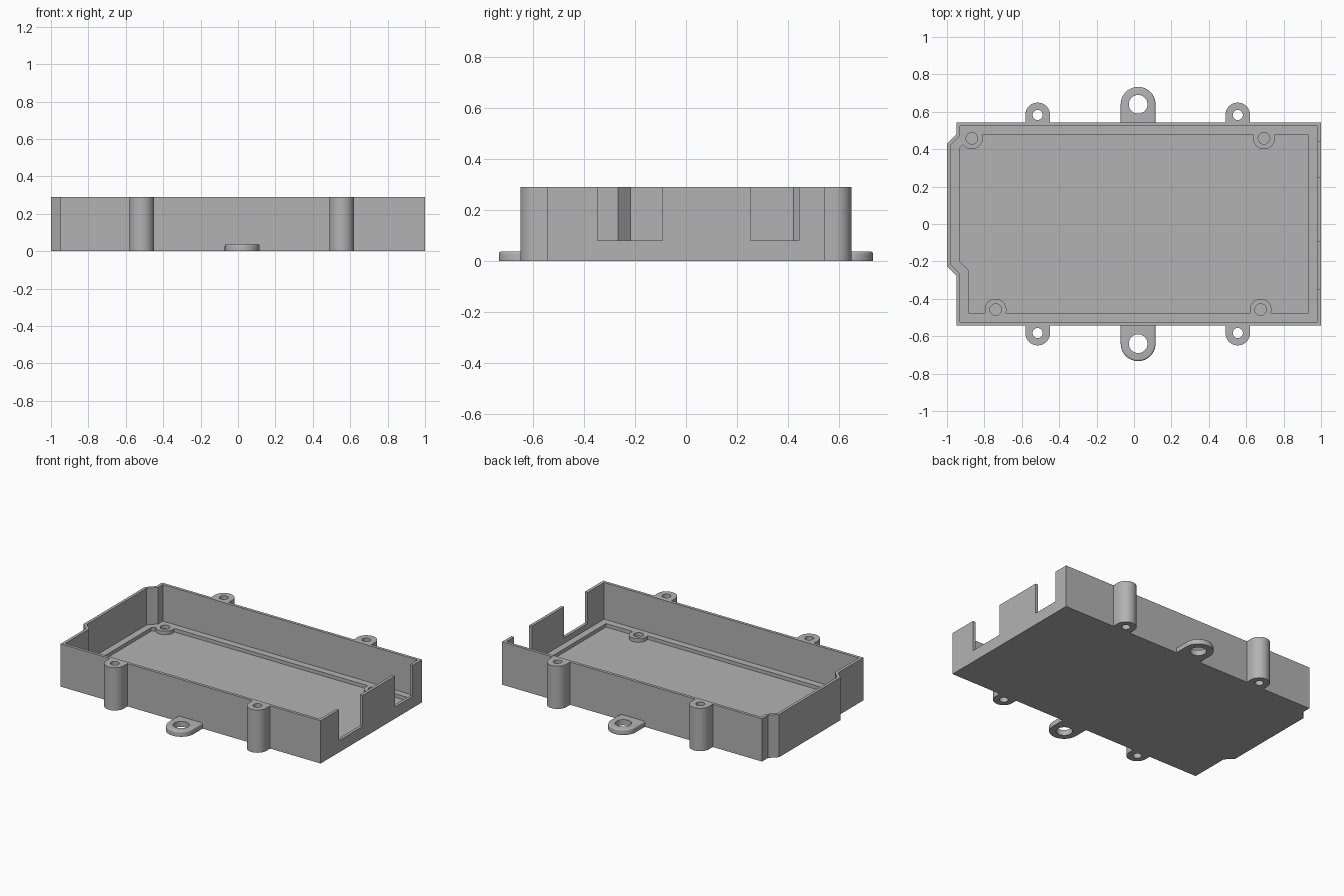
import bpy, bmesh, math
from mathutils import Vector

if "Cube" in bpy.data.objects:
    bpy.data.objects.remove(bpy.data.objects["Cube"])

GREY = (0.45, 0.45, 0.45, 1)
grey = bpy.data.materials.new("plain grey plastic")
grey.use_nodes = True
grey.diffuse_color = GREY
grey.node_tree.nodes["Principled BSDF"].inputs["Base Color"].default_value = GREY

HEIGHT, FLOOR, LEDGE, HALF_Y = 0.29, 0.018, 0.042, 0.543
OVER = HEIGHT + 0.1


def prism(name, points, z0, z1):
    """Extrude a counter-clockwise outline from z0 to z1."""
    bm = bmesh.new()
    face = bm.faces.new([bm.verts.new((x, y, z0)) for x, y in points])
    top = bmesh.ops.extrude_face_region(bm, geom=[face])["geom"]
    bmesh.ops.translate(bm, vec=(0, 0, z1 - z0),
                        verts=[v for v in top if isinstance(v, bmesh.types.BMVert)])
    bmesh.ops.recalc_face_normals(bm, faces=bm.faces)
    mesh = bpy.data.meshes.new(name)
    bm.to_mesh(mesh)
    bm.free()
    mesh.materials.append(grey)
    obj = bpy.data.objects.new(name, mesh)
    bpy.context.collection.objects.link(obj)
    return obj


def arc(x, y, r, start=0, sweep=2 * math.pi, steps=48):
    return [(x + r * math.cos(start + sweep * i / steps),
             y + r * math.sin(start + sweep * i / steps)) for i in range(steps)]


def inset(points, d):
    """Offset a counter-clockwise outline inwards with mitred corners."""
    pts = [Vector(p) for p in points]
    out = []
    for i, p in enumerate(pts):
        a = (p - pts[i - 1]).normalized()
        b = (pts[(i + 1) % len(pts)] - p).normalized()
        na, nb = Vector((-a.y, a.x)), Vector((-b.y, b.x))
        out.append(tuple(p + (na + nb) * d / (1 + na.dot(nb))))
    return out


def rect(x0, y0, x1, y1):
    return [(x0, y0), (x1, y0), (x1, y1), (x0, y1)]


def combine(obj, tool, operation="DIFFERENCE"):
    mod = obj.modifiers.new("combine", "BOOLEAN")
    mod.operation, mod.solver, mod.object = operation, "EXACT", tool
    tool.hide_render = True
    bpy.context.view_layer.objects.active = obj
    bpy.ops.object.modifier_apply(modifier=mod.name)
    bpy.data.objects.remove(tool)


def shade(obj):
    bpy.ops.object.select_all(action="DESELECT")
    obj.select_set(True)
    bpy.context.view_layer.objects.active = obj
    bpy.ops.object.shade_smooth_by_angle(angle=math.radians(30))


# Case tray with a stepped bulge on its right-hand end
outline = [(-0.95, -HALF_Y), (1, -HALF_Y), (1, HALF_Y), (-0.95, HALF_Y),
           (-0.95, 0.48), (-1, 0.43), (-1, -0.225), (-0.95, -0.275)]
case = prism("case_tray", outline, 0, HEIGHT)
combine(case, prism("cavity", inset(outline, 0.02), LEDGE, OVER))
combine(case, prism("well", inset(outline, 0.066), FLOOR, OVER))

# Corner posts that merge with the ledge, with screw holes
posts = [(-0.867, 0.458), (0.695, 0.458), (-0.74, -0.458), (0.677, -0.458)]
for x, y in posts:
    combine(case, prism("post", arc(x, y, 0.058), FLOOR / 2, LEDGE), "UNION")
for x, y in posts:
    combine(case, prism("post_hole", arc(x, y, 0.031), FLOOR, OVER))

# Connector openings in the left-hand wall
for y0, y1 in ((-0.347, -0.093), (0.252, 0.442)):
    combine(case, prism("opening", rect(0.97, y0, 1.1, y1), 0.08, OVER))
shade(case)


def lug(name, x, side, reach, r, hole, height, rounding=0):
    """Round-ended tab standing off the front or back wall."""
    y = side * reach
    start = 0 if side > 0 else math.pi
    tip = arc(x, y, r, start, math.pi, 32) + [(x - side * r, y)]
    wall = side * HALF_Y
    obj = prism(name, tip + [(x - side * r, wall), (x + side * r, wall)], 0, height)
    if rounding:
        bm = bmesh.new()
        bm.from_mesh(obj.data)
        rim = [e for e in bm.edges if all(v.co.z > height - 0.001 for v in e.verts)
               and any(abs(v.co.y) > HALF_Y + 0.001 for v in e.verts)]
        bmesh.ops.bevel(bm, geom=rim, offset=rounding, segments=4, profile=0.5,
                        affect="EDGES", clamp_overlap=True)
        bm.to_mesh(obj.data)
        bm.free()
    combine(obj, prism("lug_hole", arc(x, y, hole), -0.1, OVER))
    shade(obj)


for side, place in ((-1, "front"), (1, "back")):
    # Full-height screw bosses
    for x, hand in ((-0.515, "right"), (0.555, "left")):
        lug(f"{place}_{hand}_screw_boss", x, side, 0.583, 0.066, 0.027, HEIGHT)
    # Low mounting ear
    lug(f"{place}_mounting_ear", 0.022, side, 0.64, 0.093, 0.05, 0.038, 0.01)
